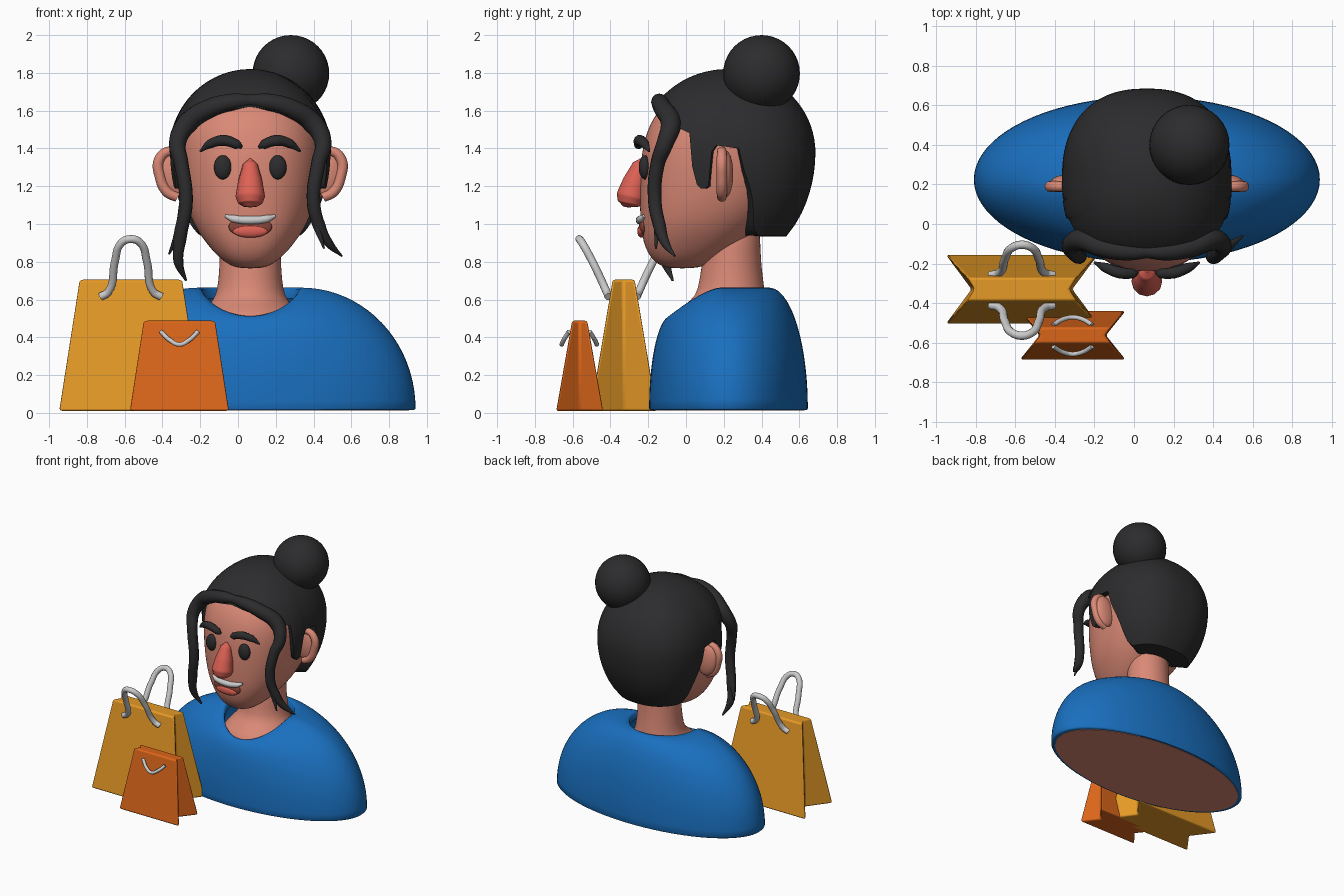
import bpy, bmesh, math
from mathutils import Vector

if "Cube" in bpy.data.objects:
    bpy.data.objects.remove(bpy.data.objects["Cube"])

CX = 0.065  # the figure's own symmetry plane


def material(name, r, g, b):
    m = bpy.data.materials.new(name)
    m.diffuse_color = (r, g, b, 1)
    m.use_nodes = True
    m.node_tree.nodes["Principled BSDF"].inputs["Base Color"].default_value = m.diffuse_color
    return m


SKIN = material("skin", .70, .25, .18)
HAIR = material("hair", .025, .025, .027)
BLUE = material("blue", .01, .16, .52)
RED = material("red", .72, .12, .09)
DARK = material("mouth_dark", .25, .06, .04)
YELLOW = material("yellow", .78, .32, .02)
ORANGE = material("orange", .70, .13, .01)


def finish(ob, mat, angle=180):
    if mat:
        ob.data.materials.append(mat)
    bpy.ops.object.select_all(action='DESELECT')
    ob.select_set(True)
    bpy.context.view_layer.objects.active = ob
    bpy.ops.object.shade_smooth_by_angle(angle=math.radians(angle))
    return ob


def loft(name, rings, mat, caps=True, sub=0, angle=180, bevel=0):
    bm = bmesh.new()
    rows = [[bm.verts.new(p) for p in r] for r in rings]
    n = len(rows[0])
    for a, b in zip(rows, rows[1:]):
        for i in range(n):
            bm.faces.new((a[i], a[(i + 1) % n], b[(i + 1) % n], b[i]))
    if caps:
        bm.faces.new(rows[0])
        bm.faces.new(rows[-1])
    bmesh.ops.recalc_face_normals(bm, faces=bm.faces)
    me = bpy.data.meshes.new(name)
    bm.to_mesh(me)
    bm.free()
    ob = bpy.data.objects.new(name, me)
    bpy.context.collection.objects.link(ob)
    if bevel:
        m = ob.modifiers.new("bevel", 'BEVEL')
        m.width, m.segments = bevel, 3
    if sub:
        ob.modifiers.new("smooth", 'SUBSURF').levels = sub
    return finish(ob, mat, angle)


def spow(v, p):
    return math.copysign(abs(v) ** p, v)


def oval(z, rx, y0, y1, n=2.0, seg=32):
    cy, ry = (y0 + y1) / 2, (y1 - y0) / 2
    return [(CX + rx * spow(math.cos(t), 2 / n), cy + ry * spow(math.sin(t), 2 / n), z)
            for t in (2 * math.pi * i / seg for i in range(seg))]


def tube(name, pts, mat):
    """Smooth tube through (x, y, z, radius) points."""
    cu = bpy.data.curves.new(name, 'CURVE')
    cu.dimensions, cu.bevel_depth, cu.bevel_resolution = '3D', 1, 4
    cu.use_fill_caps, cu.resolution_u = True, 8
    sp = cu.splines.new('BEZIER')
    sp.bezier_points.add(len(pts) - 1)
    for bp, p in zip(sp.bezier_points, pts):
        bp.co, bp.radius = p[:3], p[3]
        bp.handle_left_type = bp.handle_right_type = 'AUTO'
    ob = bpy.data.objects.new(name, cu)
    bpy.context.collection.objects.link(ob)
    bpy.ops.object.select_all(action='DESELECT')
    ob.select_set(True)
    bpy.context.view_layer.objects.active = ob
    bpy.ops.object.convert(target='MESH')
    return finish(bpy.context.object, mat, 80)


def ball(name, loc, size, mat, rot=(0, 0, 0)):
    bpy.ops.mesh.primitive_uv_sphere_add(segments=32, ring_count=20, radius=1, location=loc, rotation=rot)
    ob = bpy.context.object
    ob.name, ob.scale = name, size
    return finish(ob, mat)


# Shirt: dome that rises from an oval base to a dipped neckline
def shirt_ring(t, shrink=1.0, dz=0.0):
    ring = []
    for i in range(80):
        a = 2 * math.pi * i / 80
        c, s = math.cos(a), math.sin(a)
        top = .655 - .15 * max(0, -s) ** 1.5
        u, v = math.cos(t), math.sin(t)
        x = (.27 + .605 * u) * c * shrink
        y = .18 + .045 * u + (.26 + .16 * u) * s * shrink
        ring.append((CX + x, y, .015 + (top - .015) * v + dz))
    return ring


rings = [shirt_ring(0, .95, .04), shirt_ring(0, .96), shirt_ring(0, .99)]
rings += [shirt_ring(math.pi / 2 * k / 20, 1, .008) for k in range(21)]
rings += [shirt_ring(math.pi / 2, .96, 0), shirt_ring(math.pi / 2, .95, -.05)]
loft("shirt", rings, BLUE, caps=False, angle=60)
loft("torso_underside", [oval(.012, .84, -.178, .628, seg=64), oval(.04, .84, -.178, .628, seg=64)], SKIN, angle=40)

# Neck and upper chest
loft("neck", [oval(z, r, y0, y1) for z, r, y0, y1 in (
    (.44, .30, -.11, .46), (.52, .265, -.075, .44), (.57, .22, -.01, .43), (.62, .182, .055, .42),
    (.70, .168, .07, .41), (.85, .16, .095, .39), (1.1, .16, .11, .40))], SKIN, sub=1)

# Head
loft("head", [oval(z, r, y0, y1, 2.25) for z, r, y0, y1 in (
    (.765, .05, -.08, .04), (.78, .11, -.145, .11), (.83, .175, -.195, .2), (.9, .235, -.227, .32),
    (1.0, .305, -.243, .43), (1.15, .357, -.247, .56), (1.35, .385, -.243, .62), (1.5, .38, -.21, .61),
    (1.62, .33, -.14, .54), (1.72, .22, .0, .42), (1.76, .05, .12, .28))], SKIN, sub=2)

# Hair cap: the hem height changes with the angle from the front
HEM = [(0, 1.62), (35, 1.58), (55, 1.52), (68, 1.48), (71, 1.22), (76, 1.18), (80, 1.2), (83, 1.42),
       (95, 1.4), (98, 1.28), (104, 1.15), (109, .98), (116, .94), (180, .935)]


def hem(a):
    for (a0, z0), (a1, z1) in zip(HEM, HEM[1:]):
        if a <= a1:
            return z0 + (z1 - z0) * (a - a0) / (a1 - a0)
    return HEM[-1][1]


def hair_ring(s, shrink=1.0):
    ring = []
    for i in range(144):
        a = 360 * i / 144
        zl = hem(min(a, 360 - a))
        z = 1.82 - (1.82 - zl) * s * s
        h = (z - 1.38) / (.44 if z > 1.38 else .6)
        k = math.sqrt(max(0, 1 - h * h)) * shrink
        t = math.radians(a)
        ring.append((CX + .43 * k * spow(math.sin(t), .84), .22 - .465 * k * spow(math.cos(t), .84), z))
    return ring


loft("hair_cap", [hair_ring(.02 + .98 * k / 28) for k in range(29)] + [hair_ring(1, .96), hair_ring(1, .55)],
     HAIR, angle=50)
ball("hair_bun", (.28, .4, 1.797), (.203, .203, .203), HAIR)

# Fringe rolls that run down into loose strands
TAILS = {
    -1: [[(-.30, -.15, 1.32, .038), (-.275, -.165, 1.12, .036), (-.305, -.14, .93, .034),
          (-.315, -.11, .80, .026), (-.275, -.07, .70, .006)],
         [(-.285, -.16, 1.12, .025), (-.31, -.14, .97, .026), (-.365, -.09, .84, .005)]],
    1: [[(.425, -.15, 1.32, .038), (.40, -.165, 1.12, .036), (.43, -.14, .99, .034),
         (.48, -.11, .90, .024), (.55, -.06, .83, .005)],
        [(.41, -.16, 1.15, .025), (.41, -.15, 1.03, .026), (.455, -.16, .87, .005)]]}
for side, (main, extra) in TAILS.items():
    label = "left" if side < 0 else "right"
    roll = [(CX - side * .02, -.14, 1.655, .03), (CX + side * .1, -.14, 1.645, .045),
            (CX + side * .22, -.12, 1.61, .05), (CX + side * .335, -.08, 1.53, .055),
            (CX + side * .385, -.11, 1.43, .045)]
    tube("hair_strand_" + label, roll + main, HAIR)
    tube("hair_wisp_" + label, extra, HAIR)

    # Eyes, brows and ears
    ball("eye_" + label, (CX + side * .145, -.218, 1.30), (.047, .032, .064), HAIR)
    tube("brow_" + label, [(CX + side * d, y, z, r) for d, y, z, r in (
        (.045, -.245, 1.405, .008), (.07, -.25, 1.42, .025), (.14, -.245, 1.442, .03),
        (.21, -.22, 1.425, .025), (.265, -.195, 1.385, .006))], HAIR)
    ball("ear_" + label, (CX + side * .40, .21, 1.265), (.085, .04, .125), SKIN, (0, side * .2, 0))
    tube("ear_rim_" + label, [(CX + side * d, .19, z, r) for d, z, r in (
        (.36, 1.36, .02), (.43, 1.385, .025), (.482, 1.34, .028), (.478, 1.25, .028),
        (.44, 1.17, .028), (.385, 1.14, .025))], SKIN)

# Nose
tube("nose", [(CX, y, z, r) for y, z, r in (
    (-.235, 1.345, .008), (-.243, 1.315, .04), (-.27, 1.22, .066), (-.29, 1.145, .078),
    (-.297, 1.11, .065), (-.30, 1.092, .035), (-.30, 1.088, .004))], RED)

# Mouth
ball("mouth", (CX, -.228, .985), (.115, .022, .055), DARK)
ball("tongue", (CX, -.236, .962), (.092, .022, .034), RED)
tube("teeth", [(CX + d, y, z, r) for d, y, z, r in (
    (-.132, -.222, 1.043, .008), (-.09, -.235, 1.028, .02), (0, -.243, 1.02, .023),
    (.09, -.235, 1.028, .02), (.132, -.222, 1.043, .008))], None)


# Shopping bags with folded-in sides
def bag(name, cx, cy, h, bottom, top, mat):
    def section(z, w, d, fold):
        return [(cx + x, cy + y, z) for x, y in (
            (-w, -d), (w, -d), (w - fold, 0), (w, d), (-w, d), (-w + fold, 0))]
    loft(name, [section(.01, *bottom), section(h, *top)], mat, angle=35, bevel=.012)


bag("large_bag", -.567, -.33, .705, (.385, .175, .13), (.275, .058, .035), YELLOW)
bag("small_bag", -.31, -.563, .488, (.268, .124, .10), (.193, .04, .03), ORANGE)

# Bag handles: raised on the large bag, hanging on the small one
for side, label in ((-1, "front"), (1, "back")):
    tube("large_handle_" + label, [(-.567 + x, -.335 + side * y, z, .021) for x, y, z in (
        (-.16, .075, .615), (-.12, .085, .64), (-.085, .16, .80), (-.05, .215, .90), (0, .23, .92),
        (.05, .215, .90), (.085, .16, .80), (.12, .085, .64), (.16, .075, .615))], None)
    tube("small_handle_" + label, [(-.31 + x, -.565 + side * y, z, .012) for x, y, z in (
        (-.098, .055, .43), (-.05, .083, .385), (0, .093, .362), (.05, .083, .385), (.098, .055, .43))], None)
